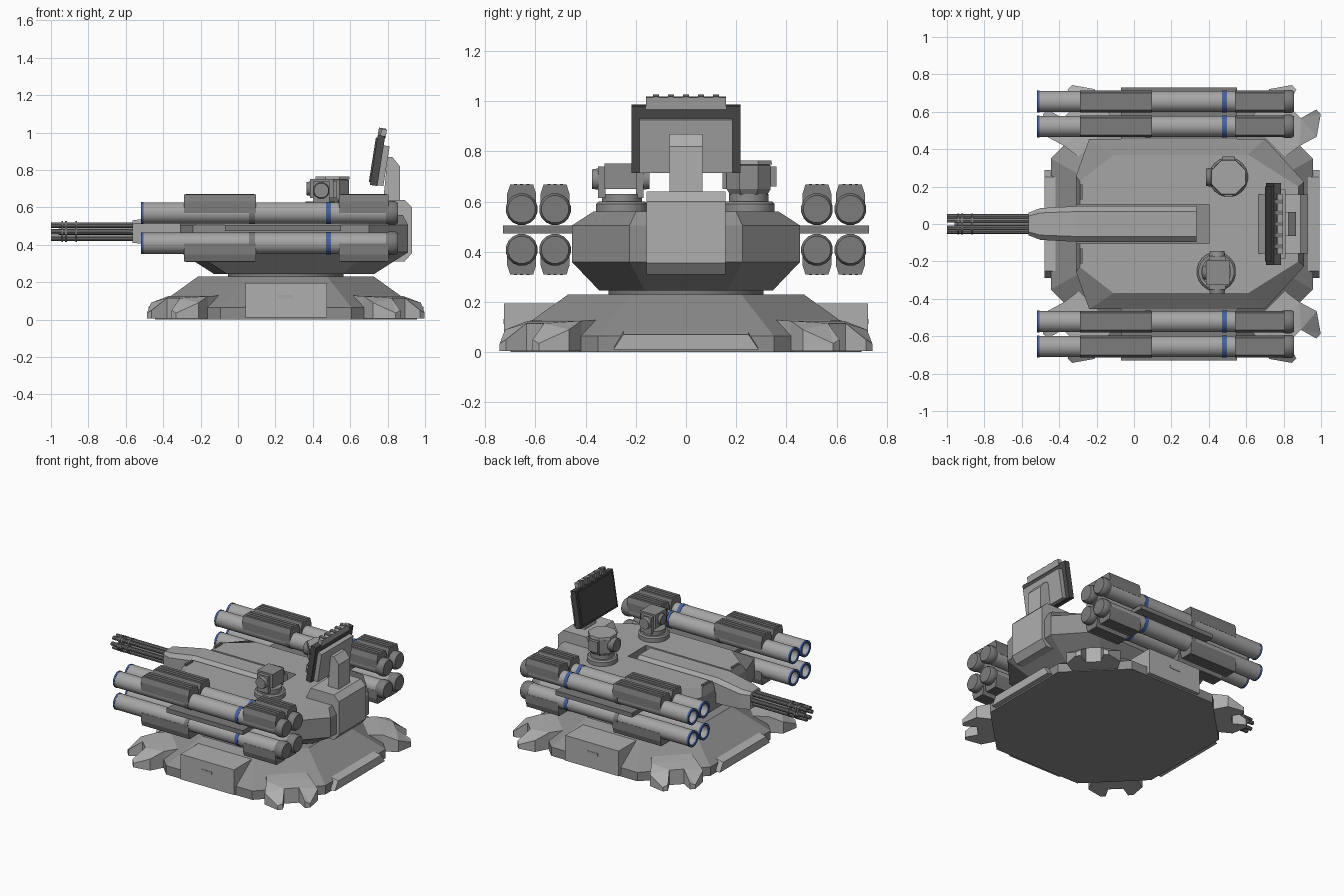
import bpy, bmesh, math
from mathutils import Matrix, Vector

if "Cube" in bpy.data.objects:
    bpy.data.objects.remove(bpy.data.objects["Cube"])

CX = 0.256  # centre of the base in x


def paint(name, *rgb):
    m = bpy.data.materials.new(name)
    m.diffuse_color = (*(rgb if len(rgb) == 3 else rgb * 3), 1)
    m.use_nodes = True
    m.node_tree.nodes["Principled BSDF"].inputs["Base Color"].default_value = m.diffuse_color
    return m


BLUE = paint("blue_band", 0.06, 0.12, 0.36)
LIGHT, MID, HULL = paint("light_grey", 0.43), paint("mid_grey", 0.38), paint("hull_grey", 0.27)
DARK, BLACK, WHITE = paint("dark_grey", 0.2), paint("near_black", 0.07), paint("pale_grey", 0.75)


def finish(name, bm, mat=None, smooth=False):
    bmesh.ops.recalc_face_normals(bm, faces=bm.faces)
    me = bpy.data.meshes.new(name)
    bm.to_mesh(me)
    bm.free()
    if smooth:
        me.shade_smooth()
        me.set_sharp_from_angle(angle=math.radians(35))
    ob = bpy.data.objects.new(name, me)
    bpy.context.collection.objects.link(ob)
    me.materials.append(mat or MID)
    return ob


def loft(name, rings, tri=False, closed=False, **kw):
    """Skin a list of equal-length rings of 3D points; cap unless closed."""
    bm = bmesh.new()
    vs = [[bm.verts.new(p) for p in r] for r in rings]
    n = len(vs[0])
    pairs = list(zip(vs, vs[1:])) + ([(vs[-1], vs[0])] if closed else [])
    for a, b in pairs:
        for i in range(n):
            j = (i + 1) % n
            bm.faces.new((a[i], a[j], b[j], b[i]))
    if not closed:
        caps = [bm.faces.new(vs[0]), bm.faces.new(vs[-1])]
        if tri:
            bmesh.ops.triangulate(bm, faces=caps)
    return finish(name, bm, **kw)


def box(name, x, y, z, **kw):
    return loft(name, [[(x[0], y[0], h), (x[1], y[0], h), (x[1], y[1], h), (x[0], y[1], h)] for h in z], **kw)


def prism_xz(name, pts, y0, y1, **kw):
    return loft(name, [[(x, y, z) for x, z in pts] for y in (y0, y1)], **kw)


def prism_yz(name, pts, x0, x1, **kw):
    return loft(name, [[(x, y, z) for y, z in pts] for x in (x0, x1)], **kw)


def lathe(name, prof, c, axis="X", n=24, closed=False, smooth=True, mat=None):
    """Revolve (position, radius) pairs about an axis through c."""
    rings = []
    for p, r in prof:
        ring = []
        for i in range(n):
            t = math.tau * (i + 0.5) / n
            u, v = r * math.cos(t), r * math.sin(t)
            ring.append({"X": (p, c[0] + u, c[1] + v), "Y": (c[0] + u, p, c[1] + v),
                         "Z": (c[0] + u, c[1] + v, p)}[axis])
        rings.append(ring)
    return loft(name, rings, closed=closed, smooth=smooth, mat=mat)


def plan(x0, x1, hy, cl, cr, dl, dr, z):
    """Rectangle with clipped corners, left and right cuts set apart."""
    return [(x0 + cl, -hy, z), (x1 - cr, -hy, z), (x1, -hy + dr, z), (x1, hy - dr, z),
            (x1 - cr, hy, z), (x0 + cl, hy, z), (x0, hy - dl, z), (x0, -hy + dl, z)]


# Base: chamfered plate rising to a raised centre
loft("base_plate", [plan(CX - h, CX + h, h, c, c, c, c, z) for h, c, z in
                    ((0.70, 0.35, 0.0), (0.70, 0.35, 0.065), (0.47, 0.25, 0.23))], mat=HULL)
lathe("turret_ring", [(0.22, 0.31), (0.26, 0.31)], (CX, 0), "Z", 32, mat=DARK)

# Four clawed feet on the diagonals
half = [(0.60, 0.13, 0.13), (0.74, 0.15, 0.125), (0.84, 0.18, 0.09), (0.94, 0.11, 0.035), (0.94, 0.075, 0.05),
        (0.85, 0.05, 0.115)]
foot = half + [(r, -t, h) for r, t, h in reversed(half)]
for k in range(4):
    a = math.radians(45 + 90 * k)
    pts = [(CX + r * math.cos(a) - t * math.sin(a), r * math.sin(a) + t * math.cos(a), h) for r, t, h in foot]
    loft("foot", [[(x, y, 0.005) for x, y, h in pts], pts], tri=True, mat=LIGHT)

# Side lockers with handles, end steps
for s in (-1, 1):
    box("side_locker", (0.04, 0.475), sorted((s * 0.5, s * 0.725)), (0.01, 0.195), mat=LIGHT)
    box("locker_handle", (0.21, 0.295), sorted((s * 0.72, s * 0.728)), (0.112, 0.132))
    out, mid, inn = CX + s * 0.735, CX + s * 0.64, CX + s * 0.55
    loft("end_step", [[(inn, y * w1, 0.01), (out, y * w1, 0.01), (out, y * w2, 0.07), (mid, y * w2, 0.09),
                       (inn, y * w2, 0.09)] for y, w1, w2 in ((-1, 0.29, 0.25), (1, 0.29, 0.25))], mat=LIGHT)

# Turret body with a lighter deck and a trench for the gun
body = loft("turret_body", [
    plan(-0.13, 0.73, 0.345, 0.07, 0.17, 0.17, 0.18, 0.245),
    plan(-0.31, 0.91, 0.455, 0.07, 0.21, 0.20, 0.23, 0.36),
    plan(-0.31, 0.91, 0.455, 0.07, 0.21, 0.20, 0.23, 0.505),
    plan(-0.29, 0.88, 0.37, 0.18, 0.27, 0.14, 0.17, 0.56)], mat=HULL)
body.data.materials.append(MID)
for p in body.data.polygons:
    p.material_index = int(p.normal.z > 0.95)
cutter = box("trench_cutter", (-0.5, 0.40), (-0.105, 0.105), (0.48, 0.7), mat=HULL)
cutter.hide_render = True
cutter.hide_viewport = True
mod = body.modifiers.new("trench", "BOOLEAN")
mod.operation = "DIFFERENCE"
mod.object = cutter
for s in (-1, 1):
    box("deck_strip", (-0.29, -0.275), sorted((s * 0.13, s * 0.21)), (0.55, 0.575), mat=DARK)


# Gun: housing sections, six barrels, clamp rings
def section(x, w, z0, z1):
    c = w * 0.3
    return [(x, -w, z0), (x, w, z0), (x, w, z1 - c), (x, w - c, z1), (x, c - w, z1), (x, -w, z1 - c)]


loft("gun_housing", [section(-0.565, 0.06, 0.41, 0.53), section(-0.50, 0.085, 0.405, 0.54),
                     section(-0.31, 0.095, 0.40, 0.575), section(0.335, 0.095, 0.40, 0.575)], mat=MID)
for k in range(6):
    a = math.tau * k / 6
    lathe("gun_barrel", [(-0.55, 0.014), (-1.0, 0.014), (-1.0, 0.008), (-0.95, 0.008)],
          (0.04 * math.cos(a), 0.47 + 0.04 * math.sin(a)), n=10, mat=DARK)
lathe("barrel_core", [(-0.96, 0.018), (-0.55, 0.018)], (0, 0.47), n=12, mat=DARK)
for x in (-0.94, -0.92, -0.865):
    lathe("barrel_clamp", [(x - 0.005, 0.056), (x + 0.005, 0.056)], (0, 0.47), n=18, mat=DARK)

# Missile tubes: four on each side around a shelf
for s in (-1, 1):
    box("missile_shelf", (-0.07, 0.55), sorted((s * 0.40, s * 0.73)), (0.473, 0.505), mat=DARK)
    for y in (0.522, 0.655):
        for z, up in ((0.57, 1), (0.408, -1)):
            c = (s * y, z)
            lathe("missile_tube", [(-0.51, 0.057), (0.80, 0.057), (0.80, 0.02), (-0.40, 0.02), (-0.40, 0.044),
                                   (-0.51, 0.044)], c, closed=True)
            lathe("muzzle_rim", [(-0.518, 0.059), (-0.505, 0.059), (-0.505, 0.044), (-0.518, 0.044)], c,
                  closed=True, mat=BLUE)
            lathe("missile_nose", [(-0.49, 0.006), (-0.47, 0.026), (-0.40, 0.036)], c, n=16, mat=WHITE)
            lathe("tube_band", [(0.06, 0.0595), (0.09, 0.0595)], c, mat=DARK)
            lathe("blue_tube_band", [(0.47, 0.0595), (0.497, 0.0595)], c, mat=BLUE)
            lathe("tube_end_cap", [(0.79, 0.058), (0.81, 0.064), (0.84, 0.064), (0.855, 0.055)], c, n=16, mat=DARK)
            prof = [(-0.058, 0), (-0.058, 0.06), (-0.046, 0.098), (0.046, 0.098), (0.058, 0.06), (0.058, 0)]
            for x0, x1 in ((-0.29, 0.097), (0.54, 0.805)):
                prism_yz("tube_saddle", [(c[0] + dy, z + up * dz) for dy, dz in prof], x0, x1, mat=DARK)
                for dy in (-0.025, 0, 0.025):
                    box("saddle_rib", (x0 + 0.01, x1 - 0.01), (c[0] + dy - 0.006, c[0] + dy + 0.006),
                        sorted((z + up * 0.09, z + up * 0.101)), mat=DARK)

# Rear radar pylon and post
prism_xz("radar_pylon", [(0.66, 0.55), (0.70, 0.64), (0.89, 0.64), (0.93, 0.60), (0.93, 0.355), (0.89, 0.31),
                         (0.75, 0.31)], -0.157, 0.157, mat=LIGHT)
prism_xz("radar_post", [(0.775, 0.62), (0.80, 0.87), (0.825, 0.87), (0.865, 0.82), (0.865, 0.62)], -0.065, 0.065,
         mat=LIGHT)

# Tilted radar panel, drawn upright then leaned back
parts = [box("radar_panel", (-0.022, 0.018), (-0.218, 0.218), (-0.135, 0.135), mat=BLACK),
         box("radar_face", (-0.03, -0.02), (-0.20, 0.20), (-0.12, 0.12), mat=BLACK),
         box("radar_back", (0.01, 0.05), (-0.185, 0.185), (-0.13, 0.085), mat=MID),
         box("radar_top_bar", (-0.008, 0.022), (-0.16, 0.16), (0.125, 0.17), mat=MID)]
for k in range(5):
    y = -0.12 + k * 0.06
    parts.append(box("radar_rib", (-0.022, 0.018), (y - 0.012, y + 0.012), (0.13, 0.175), mat=DARK))
for ob in parts:
    ob.data.transform(Matrix.Translation(Vector((0.748, 0, 0.85))) @ Matrix.Rotation(math.radians(9), 4, "Y"))

# Sights on the deck: turntables, a boxy one and a drum one
for x, y in ((0.44, -0.255), (0.505, 0.25)):
    lathe("sight_turntable", [(0.55, 0.105), (0.59, 0.105), (0.60, 0.095), (0.60, 0.08), (0.63, 0.08)], (x, y), "Z",
          20, mat=HULL)
box("box_sight_head", (0.385, 0.51), (-0.325, -0.195), (0.65, 0.752), mat=HULL)
for s in (-1, 1):
    box("box_sight_yoke", (0.40, 0.49), sorted((-0.26 + s * 0.06, -0.26 + s * 0.09)), (0.615, 0.74), mat=HULL)
    lathe("box_sight_pivot", [(-0.26 + s * 0.085, 0.045), (-0.26 + s * 0.115, 0.04)], (0.445, 0.69), "Y", 12, mat=HULL)
lathe("box_sight_lens", [(0.365, 0.035), (0.39, 0.04)], (-0.26, 0.70), n=16, mat=DARK)
lathe("drum_sight_head", [(0.62, 0.075), (0.65, 0.095), (0.745, 0.095), (0.75, 0.085)], (0.505, 0.25), "Z", 8,
      smooth=False, mat=HULL)
lathe("drum_sight_cap", [(0.748, 0.10), (0.765, 0.098)], (0.505, 0.25), "Z", 8, smooth=False)
lathe("drum_sight_lens", [(0.385, 0.04), (0.385, 0.048), (0.43, 0.052)], (0.25, 0.70), n=16, mat=DARK)
box("drum_sight_box", (0.47, 0.54), (0.33, 0.36), (0.66, 0.74), mat=HULL)
box("drum_sight_bracket", (0.48, 0.53), (0.145, 0.17), (0.65, 0.74), mat=HULL)
